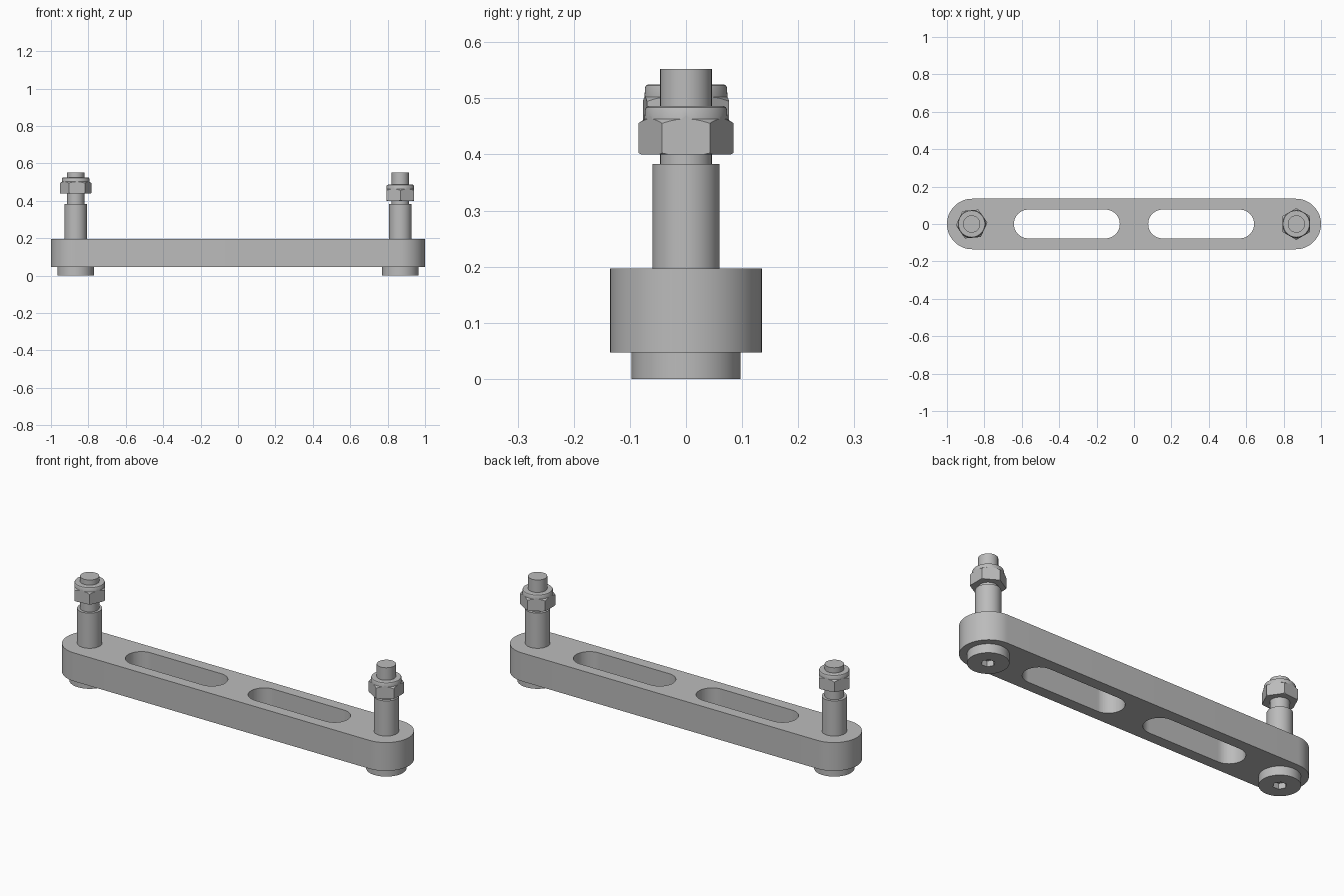
import bpy, bmesh
from math import pi, cos, sin, radians

cube = bpy.data.objects.get("Cube")
if cube:
    bpy.data.objects.remove(cube, do_unlink=True)

steel = bpy.data.materials.new("grey_steel")
steel.use_nodes = True
GREY = (0.5, 0.5, 0.5, 1)
steel.diffuse_color = GREY
steel.node_tree.nodes["Principled BSDF"].inputs["Base Color"].default_value = GREY

BOLT_X = 0.868


def finish(bm, name, loc=(0, 0, 0), cutter=False):
    bmesh.ops.recalc_face_normals(bm, faces=bm.faces)
    mesh = bpy.data.meshes.new(name)
    bm.to_mesh(mesh)
    bm.free()
    obj = bpy.data.objects.new(name, mesh)
    obj.location = loc
    bpy.context.collection.objects.link(obj)
    mesh.materials.append(steel)
    if cutter:
        obj.hide_render = True
        obj.hide_viewport = True
    return obj


def smooth(obj):
    bpy.ops.object.select_all(action='DESELECT')
    obj.select_set(True)
    bpy.context.view_layer.objects.active = obj
    bpy.ops.object.shade_smooth_by_angle(angle=radians(25))


def prism(name, outline, z0, z1, loc=(0, 0, 0), cutter=False):
    """Extrude a flat outline from z0 up to z1."""
    bm = bmesh.new()
    base = bm.faces.new([bm.verts.new((x, y, z0)) for x, y in outline])
    side = bmesh.ops.extrude_face_region(bm, geom=[base])
    top = [v for v in side["geom"] if isinstance(v, bmesh.types.BMVert)]
    bmesh.ops.translate(bm, verts=top, vec=(0, 0, z1 - z0))
    return finish(bm, name, loc, cutter)


def lathe(name, profile, loc=(0, 0, 0), steps=64):
    """Stack rings of (radius, z) into a capped solid of revolution."""
    bm = bmesh.new()
    rings = [[bm.verts.new((r * cos(2 * pi * i / steps), r * sin(2 * pi * i / steps), z))
              for i in range(steps)] for r, z in profile]
    for low, high in zip(rings, rings[1:]):
        for i in range(steps):
            j = (i + 1) % steps
            bm.faces.new((low[i], low[j], high[j], high[i]))
    bm.faces.new(rings[0])
    bm.faces.new(rings[-1])
    return finish(bm, name, loc)


def stadium(half_length, r, steps=32):
    """Outline of a straight bar with round ends."""
    pts = []
    for side in (1, -1):
        for i in range(steps + 1):
            a = -pi / 2 + pi * i / steps
            pts.append((side * (half_length - r + r * cos(a)), side * r * sin(a)))
    return pts


def hexagon(r, turn):
    return [(r * cos(turn + i * pi / 3), r * sin(turn + i * pi / 3)) for i in range(6)]


def boolean(obj, cutter, operation):
    mod = obj.modifiers.new("cut", 'BOOLEAN')
    mod.object, mod.operation, mod.solver = cutter, operation, 'EXACT'


# Slotted bar
bar = prism("slotted_bar", stadium(1.0, 0.135), 0.047, 0.197)
smooth(bar)
for side, label in ((-1, "right"), (1, "left")):
    slot = prism(label + "_slot_cutter", stadium(0.283, 0.077), 0, 0.3,
                 (side * 0.359, 0, 0), cutter=True)
    smooth(slot)
    boolean(bar, slot, 'DIFFERENCE')

# Bolts and lock nuts, the nuts sitting at different heights and turns
for side, label, nut_z, turn in ((-1, "right", 0.439, radians(5)),
                                 (1, "left", 0.4, pi / 2)):
    x = side * BOLT_X
    # Bolt: head, shoulder and thinner threaded end
    bolt = lathe(label + "_shoulder_bolt",
                 [(0.097, 0), (0.097, 0.048), (0.06, 0.048), (0.06, 0.383),
                  (0.046, 0.383), (0.046, 0.552)], (x, 0, 0))
    smooth(bolt)
    socket = prism(label + "_socket_cutter", hexagon(0.033, 0), -0.02, 0.03,
                   (x, 0, 0), cutter=True)
    boolean(bolt, socket, 'DIFFERENCE')

    # Nut: chamfered hexagon with a round locking collar
    nut = lathe(label + "_lock_nut",
                [(0.08, 0), (0.084, 0.002), (0.087, 0.005), (0.087, 0.054),
                 (0.074, 0.063), (0.073, 0.08), (0.071, 0.084), (0.067, 0.086)],
                (x, 0, nut_z))
    smooth(nut)
    hex_body = prism(label + "_hex_cutter", hexagon(0.085, turn), -0.02, 0.12,
                     (x, 0, nut_z), cutter=True)
    boolean(nut, hex_body, 'INTERSECT')
